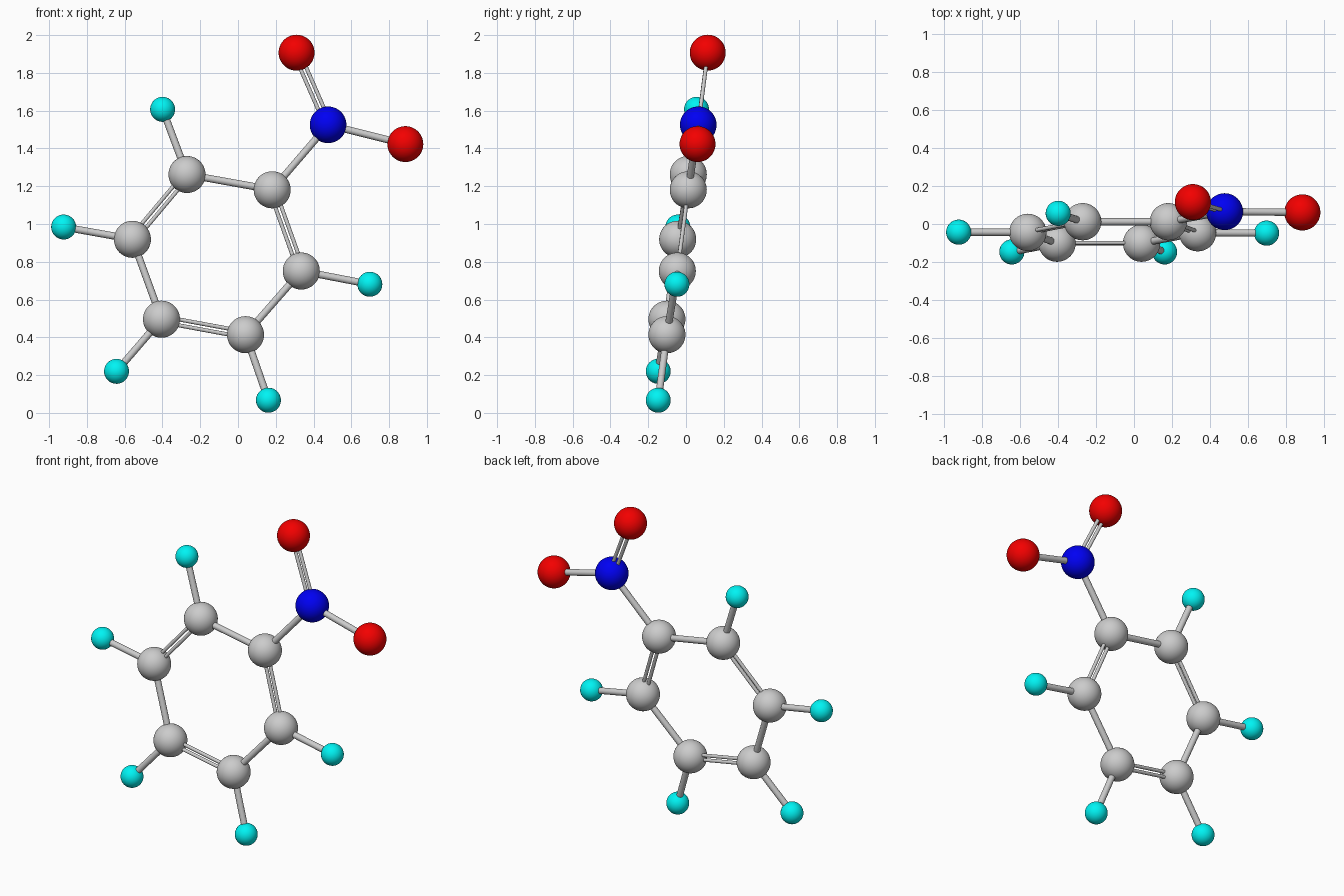
import bpy
from mathutils import Vector

if "Cube" in bpy.data.objects:
    bpy.data.objects.remove(bpy.data.objects["Cube"])


def material(name, color):
    m = bpy.data.materials.new(name)
    m.diffuse_color = color
    m.use_nodes = True
    m.node_tree.nodes["Principled BSDF"].inputs["Base Color"].default_value = m.diffuse_color
    return m


# kind: radius, material
KINDS = {
    "carbon": (0.098, None),
    "nitrogen": (0.097, material("blue", (0.0, 0.0, 0.9, 1))),
    "oxygen": (0.095, material("red", (0.9, 0.0, 0.0, 1))),
    "hydrogen": (0.066, material("cyan", (0.0, 0.9, 0.9, 1))),
}

# atoms: kind and centre
ATOMS = {
    "c1": ("carbon", (0.181, 0.012, 1.181)),
    "c2": ("carbon", (-0.270, 0.012, 1.262)),
    "c3": ("carbon", (-0.559, -0.044, 0.919)),
    "c4": ("carbon", (-0.405, -0.101, 0.496)),
    "c5": ("carbon", (0.040, -0.101, 0.414)),
    "c6": ("carbon", (0.335, -0.046, 0.751)),
    "n": ("nitrogen", (0.477, 0.065, 1.525)),
    "o1": ("oxygen", (0.310, 0.115, 1.907)),
    "o2": ("oxygen", (0.886, 0.061, 1.423)),
    "h2": ("hydrogen", (-0.399, 0.056, 1.607)),
    "h3": ("hydrogen", (-0.923, -0.043, 0.984)),
    "h4": ("hydrogen", (-0.643, -0.147, 0.220)),
    "h5": ("hydrogen", (0.161, -0.147, 0.067)),
    "h6": ("hydrogen", (0.698, -0.048, 0.681)),
}
POS = {k: Vector(p) for k, (_, p) in ATOMS.items()}
NORMAL = (POS["c3"] - POS["c1"]).cross(POS["c5"] - POS["c1"]).normalized()

# atom balls
for key, (kind, p) in ATOMS.items():
    radius, mat = KINDS[kind]
    bpy.ops.mesh.primitive_uv_sphere_add(segments=48, ring_count=24, radius=radius, location=p)
    ob = bpy.context.object
    ob.name = f"{kind}_ball_{key}"
    bpy.ops.object.shade_smooth()
    if mat:
        ob.data.materials.append(mat)


def rod(name, a, b, radius):
    d = b - a
    bpy.ops.mesh.primitive_cylinder_add(
        vertices=24, radius=radius, depth=d.length, location=(a + b) / 2,
        rotation=d.to_track_quat("Z", "Y").to_euler())
    bpy.context.object.name = name
    bpy.ops.object.shade_smooth_by_angle()


# single bonds
for pair in ("c1 c2", "c3 c4", "c5 c6", "c1 n", "n o2",
             "c2 h2", "c3 h3", "c4 h4", "c5 h5", "c6 h6"):
    a, b = pair.split()
    rod(f"single_rod_{a}_{b}", POS[a], POS[b], 0.019)

# double bonds: two thin rods side by side in the ring plane
for pair in ("c2 c3", "c4 c5", "c6 c1", "n o1"):
    a, b = pair.split()
    side = (POS[b] - POS[a]).cross(NORMAL).normalized() * 0.0155
    for tag, s in (("inner", 1), ("outer", -1)):
        rod(f"double_rod_{a}_{b}_{tag}", POS[a] + side * s, POS[b] + side * s, 0.0105)
